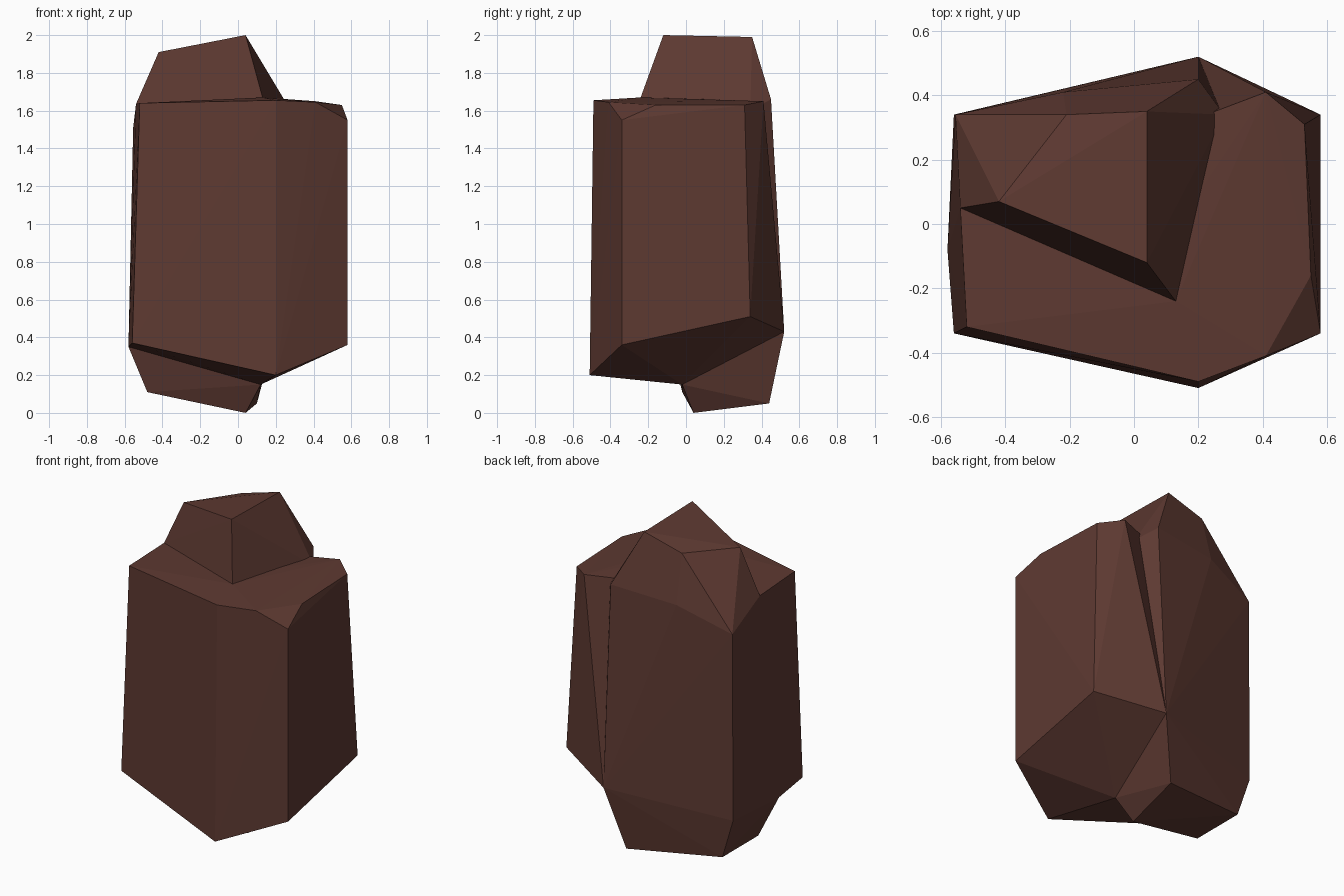
import bpy, bmesh

if "Cube" in bpy.data.objects:
    bpy.data.objects.remove(bpy.data.objects["Cube"])

# One flat colour for the whole rock
stone = bpy.data.materials.new("dark_brown_stone")
stone.diffuse_color = (0.11, 0.041, 0.031, 1)
stone.use_nodes = True
stone.node_tree.nodes["Principled BSDF"].inputs["Base Color"].default_value = stone.diffuse_color


def faceted_block(name, corners):
    """Wrap the corner points of a chipped block in flat facets."""
    bm = bmesh.new()
    verts = [bm.verts.new(c) for c in corners]
    bmesh.ops.convex_hull(bm, input=verts)
    loose = [v for v in bm.verts if not v.link_faces]
    bmesh.ops.delete(bm, geom=loose, context='VERTS')
    bmesh.ops.recalc_face_normals(bm, faces=bm.faces)
    mesh = bpy.data.meshes.new(name)
    bm.to_mesh(mesh)
    bm.free()
    mesh.materials.append(stone)
    obj = bpy.data.objects.new(name, mesh)
    bpy.context.collection.objects.link(obj)
    return obj


# Wide front block: lower rim, then upper rim with its chipped corner
front_lower = [(-.56, -.34, .37), (.2, -.51, .2), (.58, -.34, .36), (.58, .04, .45),
               (.58, .34, .51), (.2, .52, .43), (.12, -.02, .15), (-.58, -.08, .35)]
front_upper = [(-.52, -.32, 1.64), (.2, -.49, 1.655), (.41, -.41, 1.645), (.58, -.34, 1.55),
               (.55, -.16, 1.63), (.53, .31, 1.63), (.41, .41, 1.65), (.28, .34, 1.6),
               (.21, .11, 1.66), (.13, -.24, 1.67), (-.54, .05, 1.635)]
faceted_block("front_block", front_lower + front_upper)

# Tall back block: foot, lower rim, upper rim, tilted tip
foot = [(.04, .04, 0), (.1, .44, .05), (-.48, .33, .11), (-.48, -.02, .11)]
back_lower = [(.2, .52, .43), (-.56, .34, .36), (-.58, -.08, .35), (.12, -.02, .15)]
back_upper = [(.2, .45, 1.66), (-.22, .41, 1.63), (-.555, .34, 1.51),
              (-.54, .05, 1.635), (.13, -.24, 1.67), (.28, .34, 1.6)]
tip = [(.04, -.12, 2.0), (.04, .35, 1.99), (-.21, .34, 1.92), (-.42, .07, 1.91)]
faceted_block("back_block", foot + back_lower + back_upper + tip)
